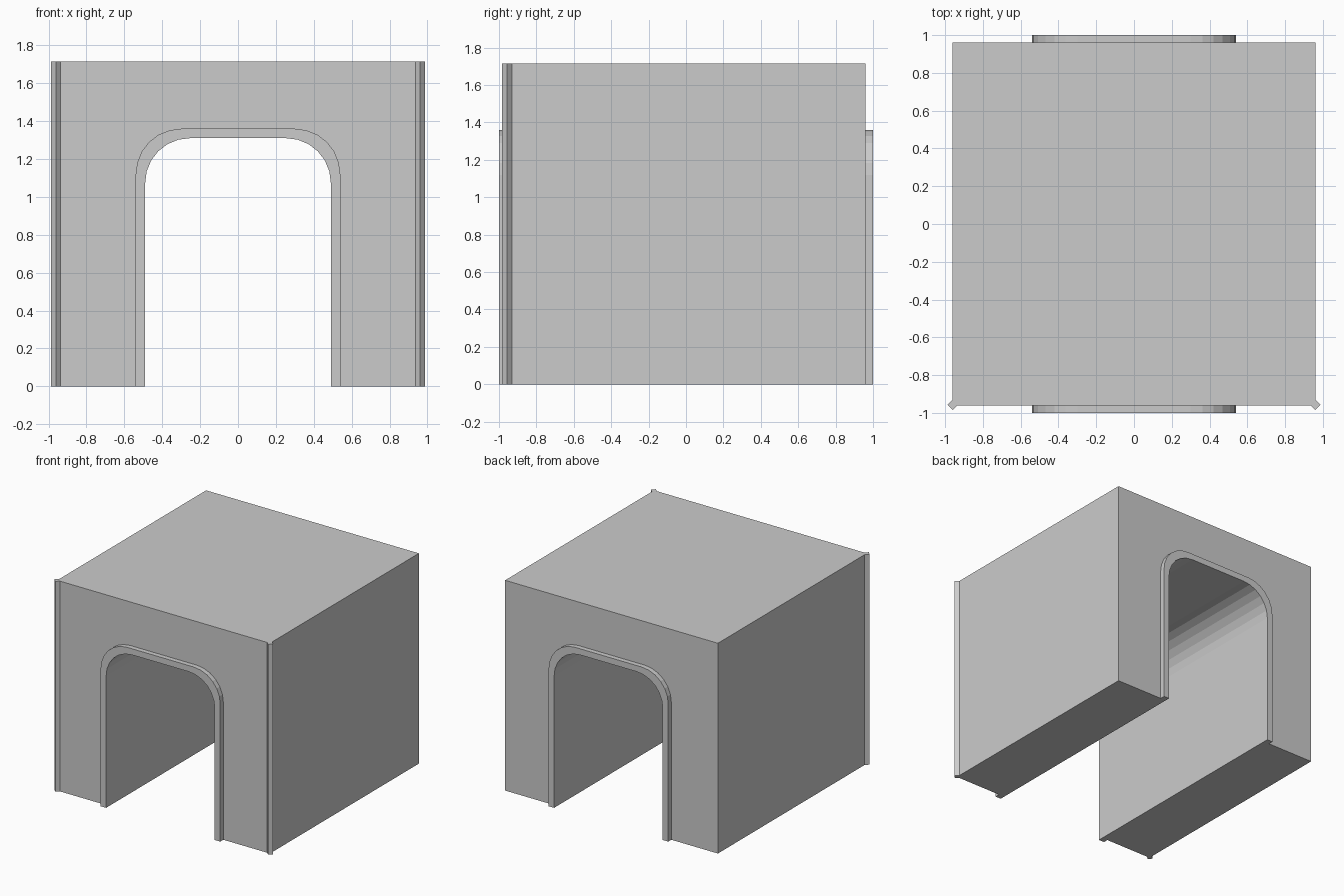
import bpy, bmesh
from math import pi, sin, cos

if "Cube" in bpy.data.objects:
    bpy.data.objects.remove(bpy.data.objects["Cube"])


def prism(name, outline, start, depth):
    """Close a 3D outline into a face and extrude it along the depth vector."""
    bm = bmesh.new()
    face = bm.faces.new([bm.verts.new([p[i] + start[i] for i in range(3)]) for p in outline])
    ext = bmesh.ops.extrude_face_region(bm, geom=[face], use_keep_orig=True)
    moved = [g for g in ext["geom"] if isinstance(g, bmesh.types.BMVert)]
    bmesh.ops.translate(bm, verts=moved, vec=depth)
    bmesh.ops.recalc_face_normals(bm, faces=bm.faces)
    mesh = bpy.data.meshes.new(name)
    bm.to_mesh(mesh)
    bm.free()
    obj = bpy.data.objects.new(name, mesh)
    bpy.context.collection.objects.link(obj)
    return obj


def arch(half, top, radius, steps=6):
    """Round-cornered doorway outline, from bottom right over to bottom left."""
    right = [(half, 0, 0)]
    for i in range(steps + 1):
        a = i / steps * pi / 2
        right.append((half - radius + radius * cos(a), 0, top - radius + radius * sin(a)))
    return right + [(-x, y, z) for x, y, z in reversed(right)]


SIDE, HEIGHT, FRONT = 0.96, 1.715, 0.96
inner = arch(0.49, 1.31, 0.235)
outer = arch(0.54, 1.36, 0.24)

# Block with the tunnel running through it
shell = [(-SIDE, 0, 0), (-SIDE, 0, HEIGHT), (SIDE, 0, HEIGHT), (SIDE, 0, 0)]
prism("tunnel_block", inner + shell, (0, -FRONT, 0), (0, 2 * FRONT, 0))

# Raised trim around both openings
for name, y in (("front_arch_trim", -1.0), ("back_arch_trim", FRONT)):
    prism(name, inner + outer[::-1], (0, y, 0), (0, 1.0 - FRONT, 0))

# Diamond-section strips on the two front corners
r = 0.027
diamond = [(r, 0, 0), (0, r, 0), (-r, 0, 0), (0, -r, 0)]
for name, s in (("left_corner_strip", -1), ("right_corner_strip", 1)):
    prism(name, diamond, (s * SIDE, -FRONT + 0.003, 0), (0, 0, HEIGHT))
